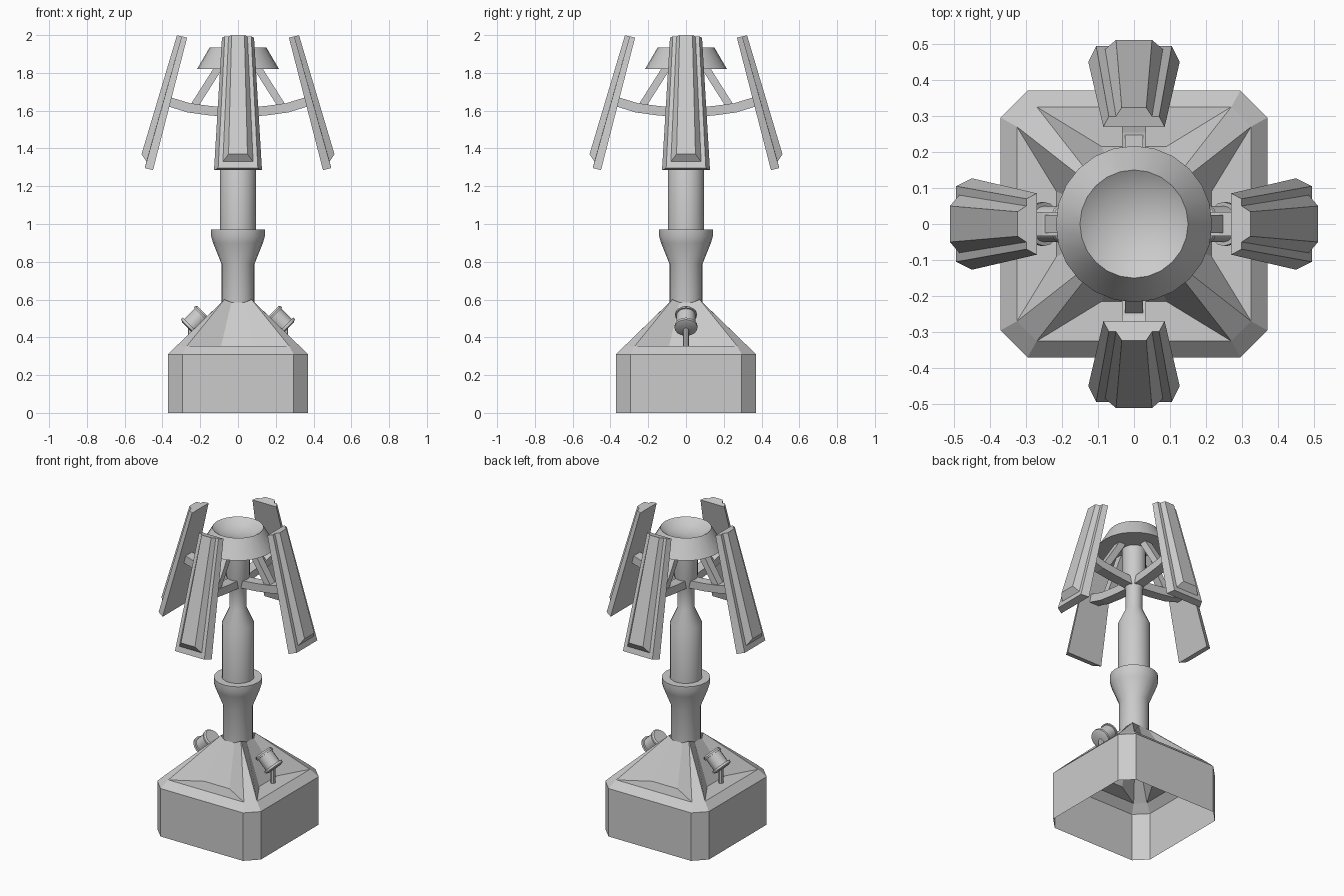
import bpy, bmesh, math
from mathutils import Matrix, Vector

if "Cube" in bpy.data.objects:
    bpy.data.objects.remove(bpy.data.objects["Cube"])


def make(name, verts, faces, smooth=False):
    bm = bmesh.new()
    vs = [bm.verts.new(v) for v in verts]
    for f in faces:
        bm.faces.new([vs[i] for i in f])
    bmesh.ops.remove_doubles(bm, verts=bm.verts, dist=1e-4)
    bmesh.ops.recalc_face_normals(bm, faces=bm.faces)
    me = bpy.data.meshes.new(name)
    bm.to_mesh(me)
    bm.free()
    ob = bpy.data.objects.new(name, me)
    bpy.context.collection.objects.link(ob)
    if smooth:
        bpy.ops.object.select_all(action='DESELECT')
        ob.select_set(True)
        bpy.context.view_layer.objects.active = ob
        bpy.ops.object.shade_smooth_by_angle(angle=math.radians(30))
    return ob


def lathe(name, profile, n=20, mat=Matrix()):
    """Revolve (radius, height) points about z."""
    verts, faces, rings = [], [], []
    for r, z in profile:
        if r == 0:
            rings.append([len(verts)] * n)
            verts.append(mat @ Vector((0, 0, z)))
            continue
        rings.append(list(range(len(verts), len(verts) + n)))
        for i in range(n):
            a = 2 * math.pi * i / n
            verts.append(mat @ Vector((r * math.cos(a), r * math.sin(a), z)))
    for a, b in zip(rings, rings[1:]):
        for i in range(n):
            j = (i + 1) % n
            faces.append(list(dict.fromkeys((a[i], a[j], b[j], b[i]))))
    return make(name, verts, faces, True)


def strip(name, pts, thick, half_w, mat):
    """Flat bar following (x, z) points."""
    verts, faces = [], []
    for i, (x, z) in enumerate(pts):
        a, b = pts[max(i - 1, 0)], pts[min(i + 1, len(pts) - 1)]
        d = Vector((b[0] - a[0], b[1] - a[1])).normalized() * thick / 2
        for s, y in ((1, -1), (1, 1), (-1, 1), (-1, -1)):
            verts.append(mat @ Vector((x - s * d.y, y * half_w, z + s * d.x)))
    for k in range(0, len(verts) - 4, 4):
        for i in range(4):
            j = (i + 1) % 4
            faces.append((k + i, k + j, k + 4 + j, k + 4 + i))
    e = len(verts) - 4
    faces += [(0, 1, 2, 3), (e, e + 1, e + 2, e + 3)]
    return make(name, verts, faces)


quarter = [Matrix.Rotation(math.radians(90 * k), 4, 'Z') for k in range(4)]

# Hollow chamfered base with recessed roof panels and corner ridges
verts, faces = [], []
half_side = [(.37, .295, 0), (.37, .295, .31), (.325, .27, .355),
             (.215, .09, .352), (.088, .035, .585), (.072, .072, .6)]
for k, m in enumerate(quarter):
    o, nx = 12 * k, 12 * ((k + 1) % 4)
    for s in (-1, 1):
        verts += [m @ Vector((x, s * y, z)) for x, y, z in half_side]
    for i in range(4):
        faces.append((o + i, o + i + 1, o + 7 + i, o + 6 + i))
    for b in (o, o + 6):
        faces.append((b + 2, b + 3, b + 4, b + 5))
    for i in range(2):
        faces.append((o + 6 + i, o + 7 + i, nx + i + 1, nx + i))
    faces.append((o + 8, o + 11, nx + 2))
# ridge tops share a corner point, so the strip closes as a triangle
make("base_housing", verts, faces)

# Mast: neck, collar, shaft and thin upper post
lathe("mast", [(.088, .5), (.088, .79), (.132, .9), (.142, .935), (.142, .97),
               (.095, .97), (.095, 1.32), (.05, 1.42), (.05, 1.55),
               (.07, 1.63), (.07, 1.83)])

# Flared cap with shallow dish
lathe("top_dish", [(0, 1.82), (.217, 1.82), (.15, 1.935), (.1, 1.9), (0, 1.885)], 24)


def blade(name, mat):
    # half width bottom/top, length bottom/top, depth bottom/top
    layers = [(.127, .085, 0, .725, 0, 0), (.105, .07, 0, .724, .045, .03),
              (.08, .05, .035, .724, .045, .03), (.05, .034, .067, .724, .08, .055)]
    verts, faces = [], []
    for wb, wt, ub, ut, nb, nt in layers:
        for y, u, n in ((-wb, ub, nb), (wb, ub, nb), (wt, ut, nt), (-wt, ut, nt)):
            verts.append(mat @ Vector((.45 - .249 * u + .968 * n, y,
                                       1.285 + .968 * u + .249 * n)))
    for k in range(0, 12, 4):
        for i in range(4):
            j = (i + 1) % 4
            f = (k + i, k + j, k + 4 + j, k + 4 + i)
            faces.append(f)
    faces += [(0, 1, 2, 3), (12, 13, 14, 15)]
    bm_ob = make(name, verts, faces)
    return bm_ob


# Four leaning panels, each with a curved arm and a diagonal strut
for k, m in enumerate(quarter):
    blade(f"panel_{k}", m)
    strip(f"arm_{k}", [(.03, 1.59), (.15, 1.6), (.26, 1.615), (.375, 1.65)], .05, .033, m)
    strip(f"strut_{k}", [(.235, 1.62), (.105, 1.825)], .04, .025, m)

# Two canister lamps lying along the roof slope at the sides
for k in (0, 2):
    m = quarter[k] @ Matrix.Translation((.222, 0, .488)) @ Matrix.Rotation(math.radians(135), 4, 'Y')
    lathe(f"lamp_{k}", [(0, -.06), (.05, -.06), (.058, -.05), (.058, -.04), (.05, -.04),
                        (.05, .038), (.061, .038), (.061, .052), (.045, .058), (0, .058)], 16, m)
    lathe(f"lamp_post_{k}", [(0, .35), (.016, .35), (.016, .45), (0, .45)], 8,
          quarter[k] @ Matrix.Translation((.25, 0, 0)))
